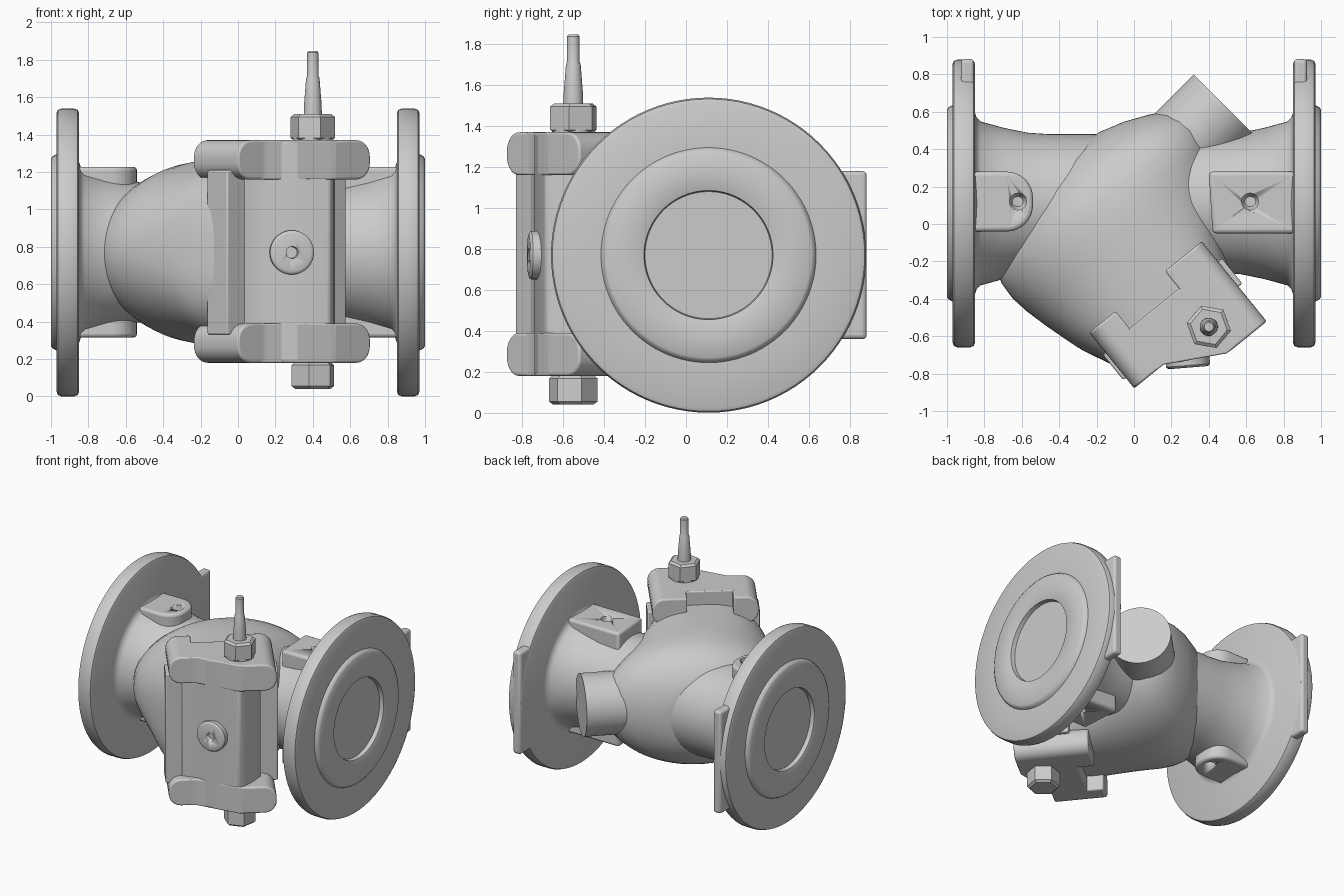
import bpy, bmesh, math
from mathutils import Vector, Matrix

if "Cube" in bpy.data.objects:
    bpy.data.objects.remove(bpy.data.objects["Cube"])

CY, CZ = 0.11, 0.77                      # pipe axis
U = Vector((0.777, 0.629, 0))            # along the angled cover
V = Vector((0.629, -0.777, 0))           # outward through the cover


def xyz(a, b, c):
    return Vector((a, b, c))


def uvz(a, b, c):
    return U * a + V * b + Vector((0, 0, c))


def uzv(a, b, c):
    return U * a + V * c + Vector((0, 0, b))


def loft(name, rings, bevel=0.0):
    """Skin closed rings of points, capping both ends."""
    bm = bmesh.new()
    vs = [[bm.verts.new(p) for p in r] for r in rings]
    n = len(vs[0])
    for a, b in zip(vs, vs[1:]):
        for i in range(n):
            bm.faces.new((a[i], a[(i + 1) % n], b[(i + 1) % n], b[i]))
    bm.faces.new(vs[0])
    bm.faces.new(vs[-1])
    bmesh.ops.recalc_face_normals(bm, faces=bm.faces)
    me = bpy.data.meshes.new(name)
    bm.to_mesh(me)
    bm.free()
    ob = bpy.data.objects.new(name, me)
    bpy.context.collection.objects.link(ob)
    if bevel:
        m = ob.modifiers.new("round", 'BEVEL')
        m.width, m.segments, m.limit_method = bevel, 3, 'ANGLE'
        m.angle_limit = math.radians(35)
    bpy.ops.object.select_all(action='DESELECT')
    ob.select_set(True)
    bpy.context.view_layer.objects.active = ob
    bpy.ops.object.shade_smooth_by_angle(angle=math.radians(35))
    return ob


def prism(name, pts, lo, hi, fn=xyz, bevel=0.0):
    return loft(name, [[fn(a, b, c) for a, b in pts] for c in (lo, hi)], bevel)


def lathe(name, profile, origin, axis, n=48, turn=0.0, bevel=0.0):
    """Revolve (distance, radius) points round an axis."""
    q = Vector((0, 0, 1)).rotation_difference(Vector(axis))
    rings = []
    for d, r in profile:
        ring = []
        for i in range(n):
            t = 2 * math.pi * i / n + turn
            ring.append(Vector(origin) + q @ Vector((r * math.cos(t), r * math.sin(t), d)))
        rings.append(ring)
    return loft(name, rings, bevel)


def arc(cx, cy, r, a0, a1, n=8):
    return [(cx + r * math.cos(math.radians(a0 + (a1 - a0) * i / n)),
             cy + r * math.sin(math.radians(a0 + (a1 - a0) * i / n))) for i in range(n + 1)]


def drill(ob, origin, axis, r, depth):
    cut = lathe(ob.name + "_cutter", [(-depth, r * 0.6), (-depth * 0.6, r), (0.05, r)], origin, axis, 24)
    cut.hide_render = True
    cut.hide_set(True)
    m = ob.modifiers.new("hole", 'BOOLEAN')
    m.operation, m.object, m.solver = 'DIFFERENCE', cut, 'EXACT'


# Pipe with both end flanges, raised faces and shallow bore recesses
half = [(0.965, 0.31), (0.997, 0.315), (1.0, 0.32), (1.0, 0.50), (0.99, 0.515), (0.97, 0.525),
        (0.97, 0.745), (0.963, 0.762), (0.945, 0.769), (0.875, 0.769), (0.857, 0.762),
        (0.85, 0.745), (0.85, 0.485), (0.842, 0.46), (0.82, 0.438), (0.70, 0.405), (0.57, 0.378),
        (0.45, 0.37)]
profile = [(-d, r) for d, r in half] + [(d, r) for d, r in reversed(half)]
lathe("flanged_pipe", profile, (0, CY, CZ), (1, 0, 0), 96)

# Flat bosses at the back of each flange
for side, s in (("left", -1), ("right", 1)):
    x0, x1 = sorted((0.855 * s, 0.925 * s))
    prism(side + "_flange_flat", [(x0, 0.5), (x1, 0.5), (x1, 0.882), (x0, 0.882)],
          CZ - 0.41, CZ + 0.41, bevel=0.02)

# Tapped pads running through the top and bottom of both necks
pads = {"left_pad": ([(-0.87, 0.28), (-0.87, -0.04)] + arc(-0.68, 0.10, 0.14, -90, 0)
                     + arc(-0.68, 0.14, 0.14, 0, 90), -0.62),
        "right_pad": ([(0.87, -0.05), (0.87, 0.28)] + [(0.40, 0.28), (0.42, -0.05)], 0.62)}
for name, (pts, hx) in pads.items():
    pad = prism(name, pts, 0.315, 1.228, bevel=0.02)
    drill(pad, (hx, 0.12, 1.228), (0, 0, 1), 0.045, 0.07)
    drill(pad, (hx, 0.12, 0.315), (0, 0, -1), 0.045, 0.07)

# Bulbous chamber: v position, u centre, half width, half height, squareness
sections = [(-0.50, -0.06, 0.22, 0.18, 2), (-0.46, -0.06, 0.36, 0.29, 2),
            (-0.40, -0.06, 0.50, 0.38, 2), (-0.34, -0.06, 0.60, 0.43, 2),
            (-0.27, -0.06, 0.663, 0.465, 2), (-0.20, -0.06, 0.69, 0.485, 2),
            (-0.10, -0.075, 0.68, 0.497, 2), (0.0, -0.09, 0.65, 0.50, 2),
            (0.12, -0.11, 0.60, 0.50, 2.1), (0.24, -0.13, 0.545, 0.498, 2.3),
            (0.35, -0.15, 0.49, 0.495, 2.6), (0.50, -0.16, 0.41, 0.49, 3)]
rings = []
for v, uc, a, b, e in sections:
    ring = []
    for i in range(72):
        c, s = math.cos(i * math.pi / 36), math.sin(i * math.pi / 36)
        ring.append(uvz(uc + a * math.copysign(abs(c) ** (2 / e), c), v,
                        CZ + b * math.copysign(abs(s) ** (2 / e), s)))
    rings.append(ring)
loft("valve_chamber", rings)

# Angled round boss at the back
lathe("rear_boss", [(-0.45, 0.233), (0, 0.233)], (0.485, 0.635, CZ), (1, 1, 0), 64)

# Cover: joint plate, full-height column and four rounded lugs
prism("joint_plate", [(-0.57, 0.44), (-0.57, 0.612), (0.25, 0.612), (0.25, 0.44)],
      0.33, 1.21, uvz, 0.01)
prism("cover_column", [(-0.46, 0.42), (-0.46, 0.61), (-0.34, 0.66), (-0.28, 0.725), (-0.05, 0.845),
                       (-0.01, 0.825), (0.06, 0.75), (0.12, 0.66), (0.12, 0.42)],
      0.18, 1.37, uvz, 0.015)
for level, zl in (("lower", 0.18), ("upper", 1.16)):
    zm, r = zl + 0.105, 0.09
    for side, s, outer, inner, front in (("left", -1, -0.552, -0.37, 0.684),
                                         ("right", 1, 0.224, -0.03, 0.852)):
        pts = ([(inner, zl)] + arc(outer - s * r, zl + r, r, -90, -90 + 90 * s)
               + arc(outer - s * r, zl + 0.21 - r, r, 90 - 90 * s, 90) + [(inner, zl + 0.21)])
        prism(f"{level}_{side}_lug", pts, 0.30, front, uzv, 0.012)
    # web joining the lugs across the column
    prism(level + "_lug_web", [(-0.40, 0.42), (-0.40, 0.684), (-0.35, 0.684), (-0.05, 0.85),
                               (0.0, 0.85), (0.0, 0.42)], zl, zl + 0.21, uvz, 0.008)

# Round plug on the cover front
plug = lathe("cover_plug", [(-0.15, 0.118), (-0.012, 0.118), (-0.004, 0.112), (0, 0.10)],
             (0.29, -0.768, CZ), (0.08, -1, 0), 48)
drill(plug, (0.29, -0.768, CZ), (0.08, -1, 0), 0.032, 0.06)

# Hinge spindle: hex nuts above and below, tapered stem on top
BX, BY = 0.40, -0.55
nut = [(0, 0.105), (0.012, 0.12), (0.125, 0.12), (0.14, 0.10)]
lathe("spindle_washer", [(0, 0.105), (0.022, 0.105)], (BX, BY, 1.365), (0, 0, 1))
lathe("upper_nut", nut, (BX, BY, 1.37), (0, 0, 1), 6, math.radians(-10))
lathe("lower_nut", nut, (BX, BY, 0.18), (0, 0, -1), 6, math.radians(10))
lathe("spindle_stem", [(1.45, 0.05), (1.56, 0.047), (1.70, 0.036), (1.715, 0.03), (1.838, 0.03), (1.846, 0.024)],
      (BX, BY, 0), (0, 0, 1), 32)
